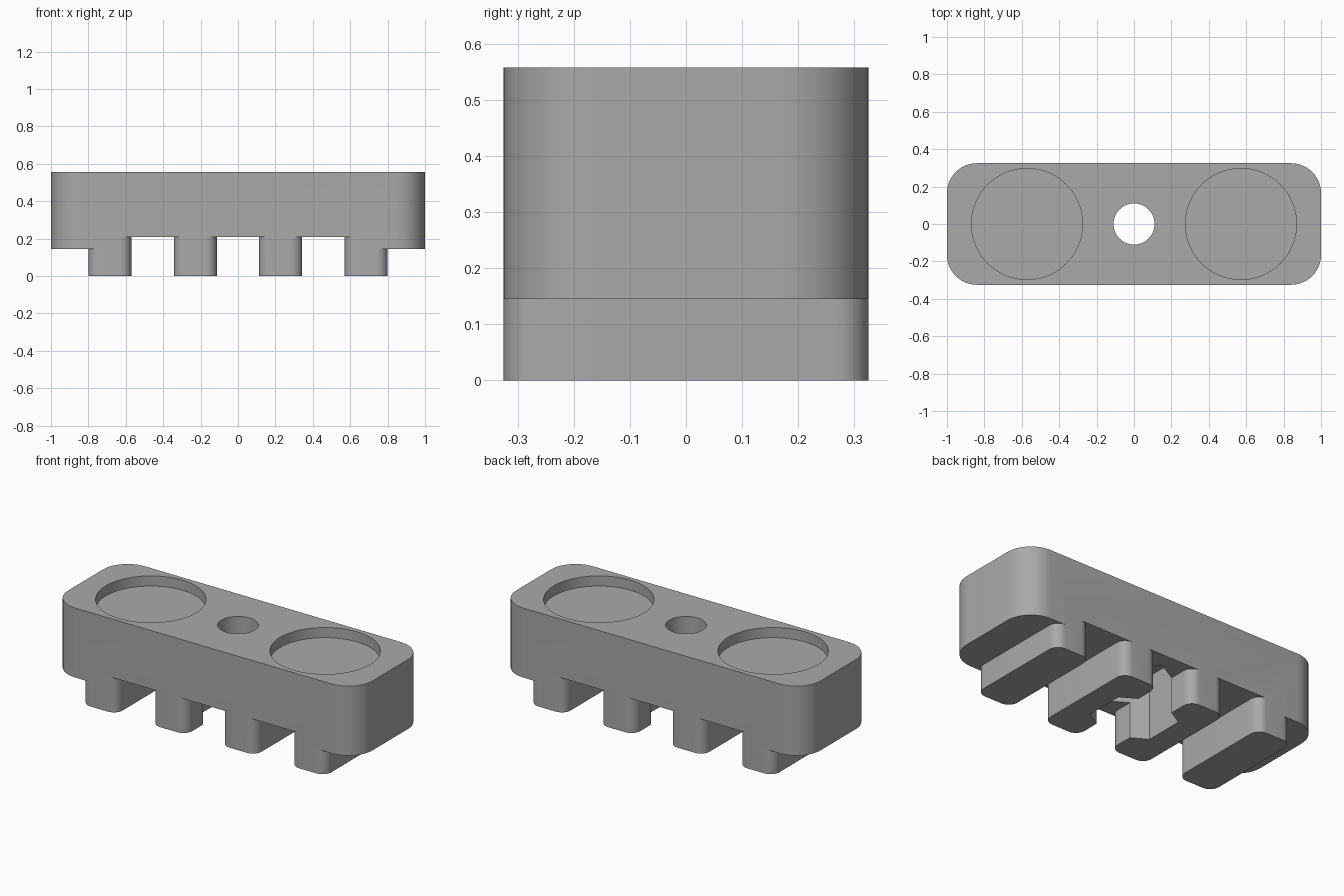
import bpy, bmesh, math

cube = bpy.data.objects.get("Cube")
if cube:
    bpy.data.objects.remove(cube, do_unlink=True)

HALF_Y = 0.325
SLOT_TOP = 0.21

grey = bpy.data.materials.new("plain_grey")
grey.use_nodes = True
colour = (0.4, 0.4, 0.4, 1)
grey.diffuse_color = colour
grey.node_tree.nodes["Principled BSDF"].inputs["Base Color"].default_value = colour


def prism(name, outline, z0, z1):
    """Extrude a flat outline from z0 up to z1."""
    bm = bmesh.new()
    base = bm.faces.new([bm.verts.new((x, y, z0)) for x, y in outline])
    top = bmesh.ops.extrude_face_region(bm, geom=[base])["geom"]
    moved = [v for v in top if isinstance(v, bmesh.types.BMVert)]
    bmesh.ops.translate(bm, verts=moved, vec=(0, 0, z1 - z0))
    bmesh.ops.recalc_face_normals(bm, faces=bm.faces)
    mesh = bpy.data.meshes.new(name)
    bm.to_mesh(mesh)
    bm.free()
    mesh.materials.append(grey)
    obj = bpy.data.objects.new(name, mesh)
    bpy.context.collection.objects.link(obj)
    return obj


def circle(cx, r, n, start=0.0):
    return [(cx + r * math.cos(start + math.tau * i / n),
             r * math.sin(start + math.tau * i / n)) for i in range(n)]


def rounded(cx, hx, hy, r, steps=12):
    pts = []
    corners = [(1, 1), (-1, 1), (-1, -1), (1, -1)]
    for k, (sx, sy) in enumerate(corners):
        for i in range(steps + 1):
            a = math.pi / 2 * (k + i / steps)
            pts.append((cx + sx * (hx - r) + r * math.cos(a),
                        sy * (hy - r) + r * math.sin(a)))
    return pts


def box(hx, hy):
    return [(hx, hy), (-hx, hy), (-hx, -hy), (hx, -hy)]


def combine(target, tool, operation):
    mod = target.modifiers.new(tool.name, "BOOLEAN")
    mod.operation = operation
    mod.solver = "EXACT"
    mod.object = tool
    bpy.context.view_layer.objects.active = target
    bpy.ops.object.modifier_apply(modifier=mod.name)
    bpy.data.objects.remove(tool, do_unlink=True)


# Main block with rounded ends, raised underneath between the outer feet
body = prism("mount_body", rounded(0, 1, HALF_Y, 0.16), 0.145, 0.557)
combine(body, prism("underside_cut", box(0.685, 0.5), 0, SLOT_TOP), "DIFFERENCE")

# Four cross rails
for x in (-0.685, -0.228, 0.228, 0.685):
    rail = prism("rail", rounded(x, 0.115, HALF_Y, 0.058, 8), 0, 0.3)
    combine(body, rail, "UNION")

# Round recesses in the top
for x in (-0.572, 0.572):
    combine(body, prism("recess_cut", circle(x, 0.297, 64), 0.497, 0.7), "DIFFERENCE")

# Hexagonal pocket from below and the bolt hole through the middle
combine(body, prism("hex_cut", circle(0, 0.234, 6, math.pi / 2), -0.1, 0.38), "DIFFERENCE")
combine(body, prism("bolt_cut", circle(0, 0.11, 48), -0.1, 0.7), "DIFFERENCE")

# Smooth curved sides, crisp edges
bpy.ops.object.select_all(action="DESELECT")
body.select_set(True)
bpy.context.view_layer.objects.active = body
bpy.ops.object.shade_smooth_by_angle(angle=math.radians(30))
